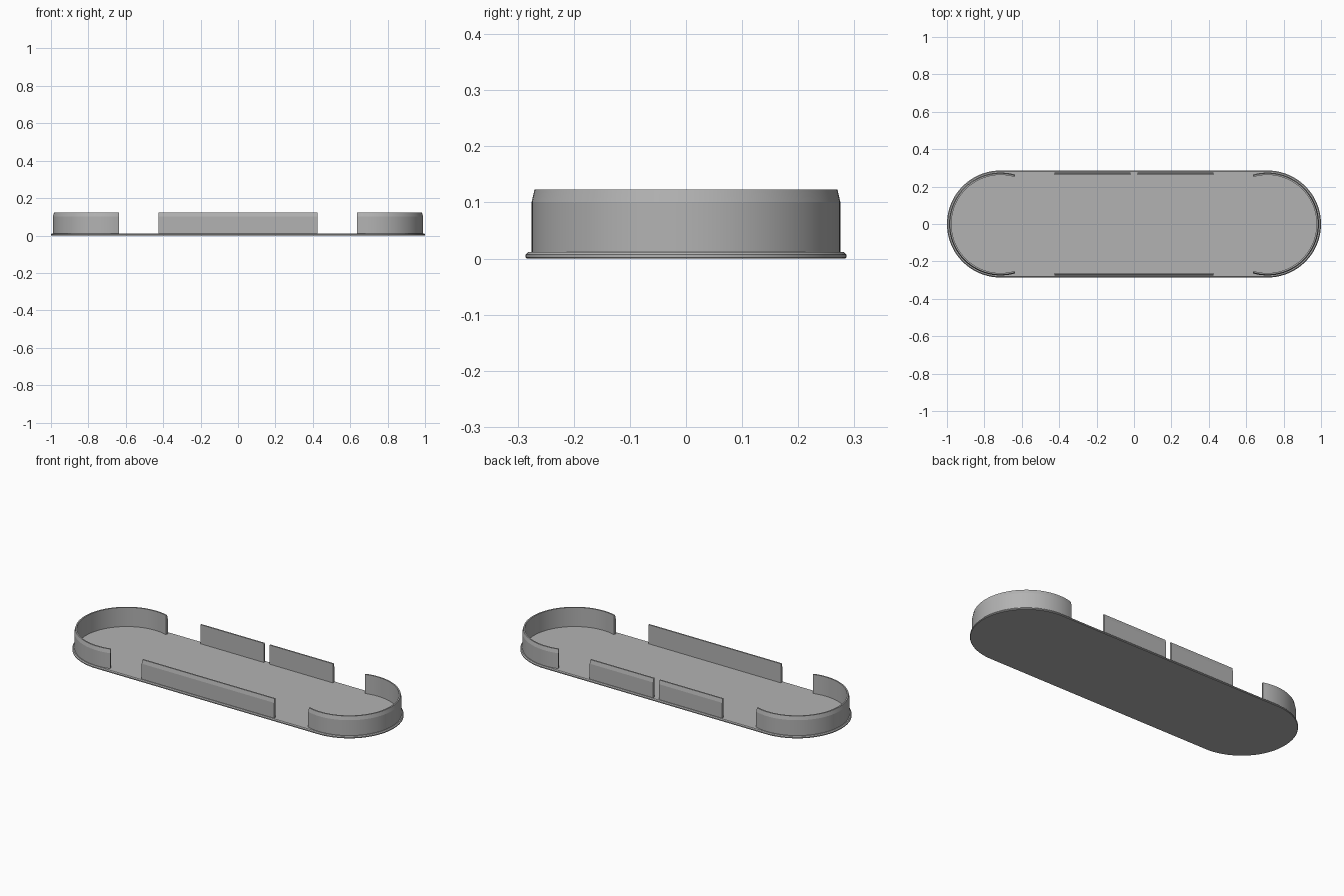
import bpy
import bmesh
from math import pi, sin, cos, asin

cube = bpy.data.objects.get("Cube")
if cube:
    bpy.data.objects.remove(cube, do_unlink=True)

grey = bpy.data.materials.new("plain grey")
grey.use_nodes = True
colour = (0.45, 0.45, 0.45, 1)
grey.diffuse_color = colour
grey.node_tree.nodes["Principled BSDF"].inputs["Base Color"].default_value = colour

RADIUS = 0.286          # rounded end of the base
END_X = 1 - RADIUS      # centre of each rounded end
BASE_Z = 0.012
OUTER = 0.275           # outer face of the walls
# Wall cross-section: (distance from centre line, height), bevelled at the top
SECTION = [(OUTER - 0.013, BASE_Z - 0.002), (OUTER, BASE_Z - 0.002),
           (OUTER, 0.101), (OUTER - 0.005, 0.123), (OUTER - 0.013, 0.123)]


def make_object(name, bm):
    bmesh.ops.recalc_face_normals(bm, faces=bm.faces)
    mesh = bpy.data.meshes.new(name)
    bm.to_mesh(mesh)
    bm.free()
    mesh.materials.append(grey)
    obj = bpy.data.objects.new(name, mesh)
    bpy.context.collection.objects.link(obj)
    bpy.ops.object.select_all(action="DESELECT")
    obj.select_set(True)
    bpy.context.view_layer.objects.active = obj
    bpy.ops.object.shade_smooth_by_angle(angle=0.17)


def loft(name, rings, closed):
    """Join matching rings of points with quads and cap both ends."""
    bm = bmesh.new()
    rows = [[bm.verts.new(p) for p in ring] for ring in rings]
    for a, b in zip(rows, rows[1:]):
        for i in range(len(a)):
            j = (i + 1) % len(a)
            bm.faces.new((a[i], a[j], b[j], b[i]))
    if closed:
        bm.faces.new(rows[0])
        bm.faces.new(rows[-1])
    make_object(name, bm)


def stadium(radius, z, steps=40):
    ring = []
    for side in (1, -1):
        for i in range(steps + 1):
            a = -pi / 2 + pi * i / steps
            ring.append((side * (END_X + radius * cos(a)), side * radius * sin(a), z))
    return ring


def end_wall(name, side, steps=56):
    # The arc runs a little past the half circle at both tips
    reach = pi / 2 + asin((END_X - 0.635) / OUTER)
    rings = []
    for i in range(steps + 1):
        a = -reach + 2 * reach * i / steps
        rings.append([(side * (END_X + r * cos(a)), r * sin(a), z) for r, z in SECTION])
    loft(name, rings, True)


def straight_wall(name, side, x0, x1):
    loft(name, [[(x, side * r, z) for r, z in SECTION] for x in (x0, x1)], True)


# Base plate with a small bevelled rim
loft("base_plate", [stadium(RADIUS - 0.002, 0), stadium(RADIUS, 0.002),
                    stadium(RADIUS, 0.007), stadium(RADIUS - 0.005, BASE_Z)], True)

# Curved walls around the ends
end_wall("left_end_wall", 1)
end_wall("right_end_wall", -1)

# Straight walls, the back one split by a narrow slot
straight_wall("front_wall", -1, -0.425, 0.425)
straight_wall("back_wall_left", 1, 0.018, 0.425)
straight_wall("back_wall_right", 1, -0.425, -0.018)
